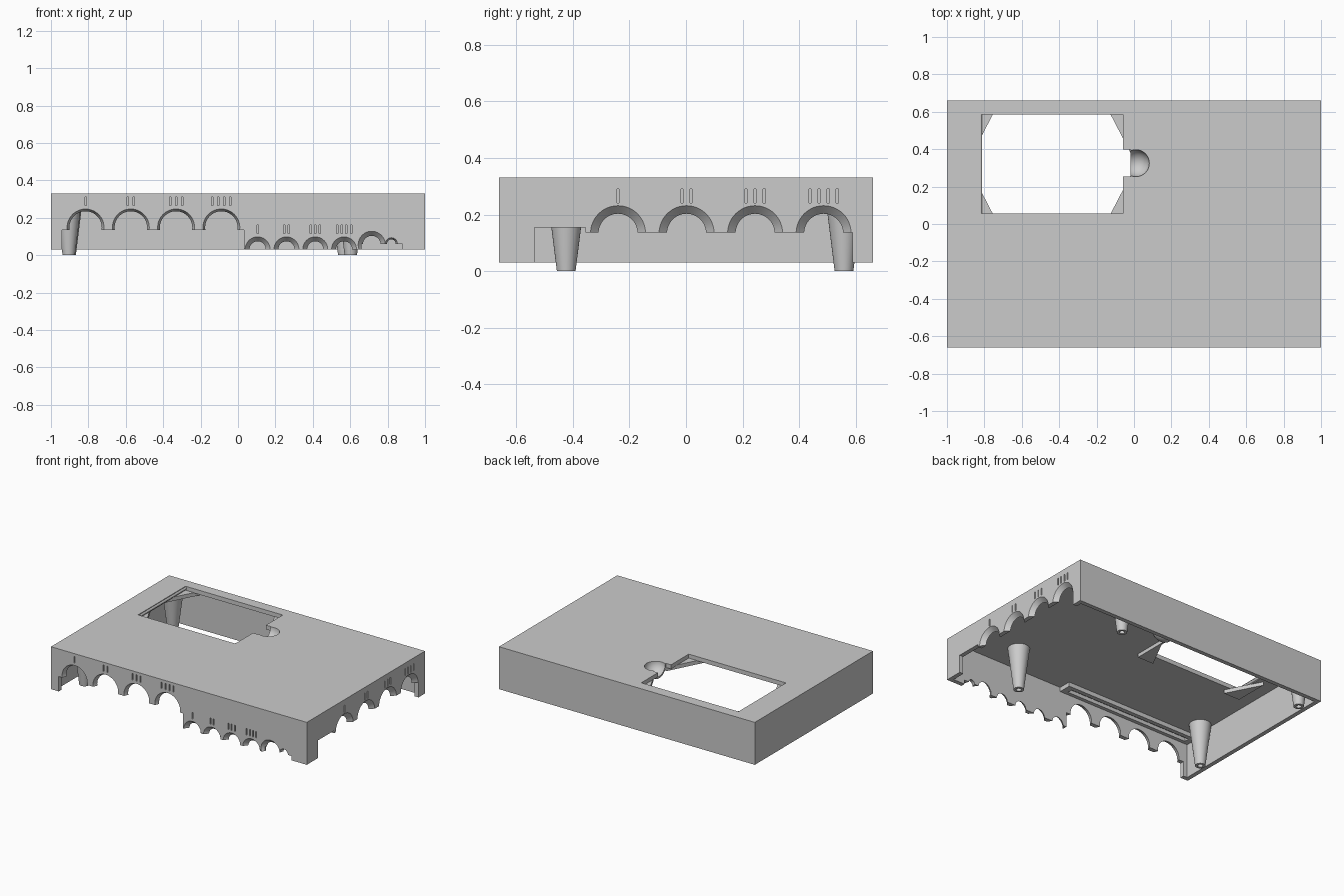
import bpy, bmesh, math
from mathutils import Matrix, Vector

cube = bpy.data.objects.get("Cube")
if cube:
    bpy.data.objects.remove(cube, do_unlink=True)

grey = bpy.data.materials.new("plain grey")
grey.use_nodes = True
COLOUR = (0.6, 0.6, 0.6, 1)
grey.diffuse_color = COLOUR
grey.node_tree.nodes["Principled BSDF"].inputs["Base Color"].default_value = COLOUR

TOP, BASE, WALL = 0.33, 0.03, 0.03
X, Y = 1.0, 0.66


def make(name, build):
    bm = bmesh.new()
    build(bm)
    bmesh.ops.recalc_face_normals(bm, faces=bm.faces)
    mesh = bpy.data.meshes.new(name)
    bm.to_mesh(mesh)
    bm.free()
    mesh.materials.append(grey)
    ob = bpy.data.objects.new(name, mesh)
    bpy.context.collection.objects.link(ob)
    return ob


def box(x0, x1, y0, y1, z0, z1):
    def build(bm):
        centre = Vector((x0 + x1, y0 + y1, z0 + z1)) / 2
        size = Matrix.Diagonal((x1 - x0, y1 - y0, z1 - z0, 1))
        bmesh.ops.create_cube(bm, size=1, matrix=Matrix.Translation(centre) @ size)
    return build


def cone(start, end, r0, r1):
    def build(bm):
        a, b = Vector(start), Vector(end)
        turn = (b - a).to_track_quat('Z', 'Y').to_matrix().to_4x4()
        bmesh.ops.create_cone(bm, cap_ends=True, segments=48, radius1=r0, radius2=r1,
                              depth=(b - a).length,
                              matrix=Matrix.Translation((a + b) / 2) @ turn)
    return build


def ball(centre, r):
    def build(bm):
        bmesh.ops.create_uvsphere(bm, u_segments=40, v_segments=24, radius=r,
                                  matrix=Matrix.Translation(centre))
    return build


def width(mesh):
    xs = [v.co.x for v in mesh.vertices]
    return max(xs) - min(xs) if xs else 0


def cut(ob, *builders):
    # One convex cutter at a time; the next solver takes over if one loses the part
    for build in builders:
        cutter = make("cutter", build)
        cutter.hide_render = True
        mod = ob.modifiers.new("cut", 'BOOLEAN')
        mod.operation, mod.object = 'DIFFERENCE', cutter
        for solver in ('EXACT', 'MANIFOLD', 'FLOAT'):
            mod.solver = solver
            graph = bpy.context.evaluated_depsgraph_get()
            graph.update()
            result = bpy.data.meshes.new_from_object(ob.evaluated_get(graph))
            if width(result) > 0.5 * width(ob.data):
                ob.data = result
                break
        ob.modifiers.remove(mod)
        bpy.data.objects.remove(cutter, do_unlink=True)


def smooth(ob):
    bpy.ops.object.select_all(action='DESELECT')
    ob.select_set(True)
    bpy.context.view_layer.objects.active = ob
    bpy.ops.object.shade_smooth_by_angle(angle=math.radians(30))


def front_arch(x, z, outer, inner):
    return cone((x, -Y - 0.003, z), (x, -Y + WALL + 0.004, z), outer, inner)


def tally(count, centre, gap=0.032):
    return [centre + (i - (count - 1) / 2) * gap for i in range(count)]


# Shell: open-bottomed tray with a thin roof
shell = make("shell", box(-X, X, -Y, Y, BASE, TOP))
cut(shell, box(-X + WALL, X - WALL, -Y + WALL, Y - WALL, -0.1, TOP - WALL))

# Front openings: tall gates on one half, low gates on the other
big = [-0.815 + 0.242 * i for i in range(4)]
small = [0.105 + 0.154 * i for i in range(4)]
FRONT = (-Y - 0.02, -Y + WALL + 0.005)
cut(shell, box(-0.94, 0.033, *FRONT, -0.1, 0.135), box(0.66, 0.88, *FRONT, -0.1, 0.06))
cut(shell, *[front_arch(x, 0.148, 0.1, 0.085) for x in big],
    *[front_arch(x, BASE + 0.001, 0.069, 0.04) for x in small],
    front_arch(0.715, 0.055, 0.075, 0.045), front_arch(0.82, 0.061, 0.033, 0.022))

# Side openings
gates = [-0.24 + 0.242 * i for i in range(4)]
SIDE = (X - WALL - 0.005, X + 0.02)
cut(shell, box(*SIDE, -0.535, -0.355, -0.1, 0.155))
cut(shell, box(*SIDE, -0.36, 0.588, -0.1, 0.137))
cut(shell, *[cone((X + 0.003, y, 0.134), (X - WALL - 0.004, y, 0.134), 0.1, 0.065)
             for y in gates])

# Engraved tally strokes above each gate
for n in range(4):
    cut(shell, *[box(x - 0.004, x + 0.004, -Y - 0.01, -Y + 0.01, 0.265, 0.31)
                 for x in tally(n + 1, big[n])])
    cut(shell, *[box(x - 0.004, x + 0.004, -Y - 0.01, -Y + 0.01, 0.115, 0.16)
                 for x in tally(n + 1, small[n], 0.025)])
    cut(shell, *[box(X - 0.01, X + 0.01, y - 0.004, y + 0.004, 0.24, 0.29)
                 for y in tally(n + 1, gates[n])])

# Hatch window, its latch notch and the finger dimple
HX0, HX1, HY0, HY1 = -0.82, -0.06, 0.055, 0.585
DIMPLE = (0.01, 0.325, TOP + 0.001)
cut(shell, box(HX0, HX1, HY0, HY1, 0.2, 0.5))
cut(shell, box(HX1 - 0.02, -0.02, 0.253, 0.398, 0.2, 0.5))
cut(shell, ball(DIMPLE, 0.072))
smooth(shell)

bowl = make("finger_bowl", ball(DIMPLE, 0.084))
cut(bowl, ball(DIMPLE, 0.072))
cut(bowl, box(-0.2, 0.2, 0.1, 0.6, TOP - 0.015, 0.6))
cut(bowl, box(-0.2, -0.02, 0.1, 0.6, 0.1, 0.6))
smooth(bowl)

# Slim hinge rail along the hatch edge
rail = make("hinge_rail", cone((HX0 - 0.002, HY0, 0.315), (HX0 - 0.002, HY1, 0.315), 0.01, 0.01))
smooth(rail)


# Triangular corner rests under the hatch
def gusset(cx, cy, sx, sy, a=0.065, b=0.125, m=0.04):
    def build(bm):
        flat = [(-m, -m), (a * (1 + m / b), -m), (-m, b * (1 + m / a))]
        verts = [bm.verts.new((cx + sx * u, cy + sy * v, 0.275)) for u, v in flat]
        face = bm.faces.new(verts)
        side = bmesh.ops.extrude_face_region(bm, geom=[face])["geom"]
        lifted = [v for v in side if isinstance(v, bmesh.types.BMVert)]
        bmesh.ops.translate(bm, verts=lifted, vec=(0, 0, 0.027))
    return build


for label, cx, cy, sx, sy in (("front_left", HX1, HY0, -1, 1), ("back_left", HX1, HY1, -1, -1),
                              ("front_right", HX0, HY0, 1, 1), ("back_right", HX0, HY1, 1, -1)):
    make("hatch_rest_" + label, gusset(cx, cy, sx, sy))

# Grooved shelf behind the tall front gates
shelf = make("front_shelf", box(-0.98, 0.085, -Y + 0.025, -0.54, 0.27, TOP - 0.02))
cut(shelf, box(-0.93, 0.04, -0.605, -0.57, 0.2, 0.295))

# Tapered hollow legs
for label, x, y in (("front_left", 0.603, -0.423), ("front_right", -0.905, -0.423),
                    ("back_left", 0.568, 0.558), ("back_right", -0.9, 0.558)):
    leg = make("leg_" + label, cone((x, y, 0), (x, y, TOP - 0.02), 0.033, 0.072))
    cut(leg, cone((x, y, -0.02), (x, y, 0.2), 0.017, 0.017))
    smooth(leg)
